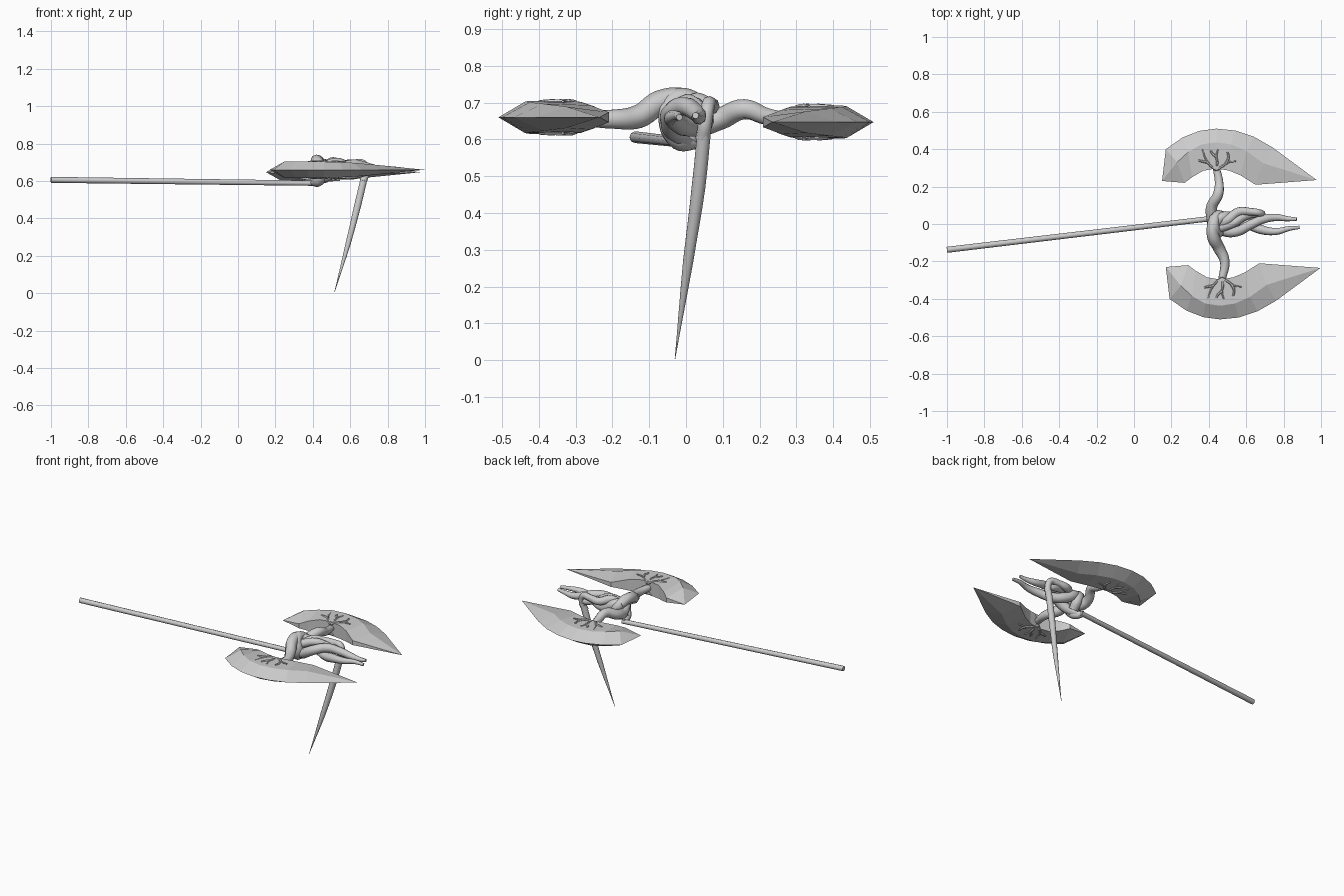
import bpy, bmesh
from mathutils import Vector

grey = bpy.data.materials.new("stone grey")
grey.diffuse_color = (0.6, 0.6, 0.6, 1)


def tube(name, pts, sides=2, steps=6, straight=False):
    """Tapered tube through (x, y, z, radius) points, turned into a mesh."""
    cu = bpy.data.curves.new(name + "_path", 'CURVE')
    cu.dimensions = '3D'
    cu.bevel_depth = 1.0
    cu.bevel_resolution = sides
    cu.resolution_u = steps
    cu.use_fill_caps = True
    sp = cu.splines.new('BEZIER')
    sp.bezier_points.add(len(pts) - 1)
    for bp, p in zip(sp.bezier_points, pts):
        bp.co = p[:3]
        bp.radius = p[3]
        bp.handle_left_type = bp.handle_right_type = 'VECTOR' if straight else 'AUTO'
    tmp = bpy.data.objects.new(name + "_tmp", cu)
    bpy.context.collection.objects.link(tmp)
    me = bpy.data.meshes.new_from_object(tmp.evaluated_get(bpy.context.evaluated_depsgraph_get()))
    bpy.data.objects.remove(tmp)
    me.name = name
    me.materials.clear()
    me.materials.append(grey)
    ob = bpy.data.objects.new(name, me)
    bpy.context.collection.objects.link(ob)
    bpy.ops.object.select_all(action='DESELECT')
    ob.select_set(True)
    bpy.context.view_layer.objects.active = ob
    bpy.ops.object.shade_smooth_by_angle(angle=1.0)
    return ob


# Blade: inner wall, ridge and cutting edge as stations from butt to tip
INNER = [(.27, .22), (.31, .25), (.37, .285), (.44, .297), (.51, .285), (.57, .26), (.65, .21)]
RIDGE = [(.23, .33), (.29, .385), (.36, .425), (.44, .437), (.52, .425), (.60, .39), (.69, .325)]
OUTER = [(.17, .40), (.26, .463), (.35, .498), (.44, .51), (.54, .50), (.64, .467), (.74, .41)]
INNER_T = [.014, .03, .042, .043, .041, .033, .014]
RIDGE_T = [.045, .045, .045, .043, .041, .037, .029]


def blade(name, side, dx, zc):
    bm = bmesh.new()
    vert = lambda p, z=0: bm.verts.new((p[0] + dx, side * p[1], zc + z))
    rings = [[vert(o), vert(r, rt), vert(i, it), vert(i, -it), vert(r, -rt)]
             for i, r, o, it, rt in zip(INNER, RIDGE, OUTER, INNER_T, RIDGE_T)]
    for a, b in zip(rings, rings[1:]):
        for k in range(5):
            n = (k + 1) % 5
            bm.faces.new((a[k], a[n], b[n], b[k]))
    for ring, apex in ((rings[0], (.15, .23)), (rings[-1], (.977, .235))):
        v = vert(apex)
        for k in range(5):
            bm.faces.new((ring[k], ring[(k + 1) % 5], v))
    bmesh.ops.recalc_face_normals(bm, faces=bm.faces)
    me = bpy.data.meshes.new(name)
    bm.to_mesh(me)
    bm.free()
    me.materials.append(grey)
    ob = bpy.data.objects.new(name, me)
    bpy.context.collection.objects.link(ob)


blade("back_blade", 1, 0, .647)
blade("front_blade", -1, .02, .66)

# Handle
tube("handle", [(-1, -.138, .606, .016), (.42, .03, .588, .014)], straight=True, steps=1)

# Arms growing into the blades
tube("back_arm", [(.44, -.03, .66, .03), (.42, .03, .64, .032), (.415, .09, .655, .03),
                  (.45, .16, .682, .028), (.455, .22, .662, .024), (.44, .30, .65, .02)])
tube("front_arm", [(.43, .04, .69, .025), (.42, -.01, .71, .03), (.425, -.07, .70, .034),
                   (.455, -.13, .662, .032), (.485, -.20, .655, .026), (.47, -.30, .66, .02)])

# Knot coil at the head of the handle
tube("knot", [(.40, .03, .59, .017), (.43, -.02, .60, .03), (.45, -.045, .65, .03),
              (.43, -.03, .705, .03), (.43, .02, .70, .03), (.46, .045, .65, .03),
              (.46, .01, .605, .028)])

# Twisted vines reaching forward
tube("vine_a", [(.42, .0, .60, .025), (.48, -.035, .63, .03), (.55, -.04, .67, .028),
                (.62, -.005, .69, .026), (.69, .025, .675, .024), (.76, .035, .66, .02),
                (.82, .028, .66, .014), (.87, .026, .665, .009)])
tube("vine_b", [(.43, .0, .70, .025), (.47, .035, .685, .03), (.54, .03, .645, .03),
                (.61, -.0, .635, .028), (.68, -.03, .65, .025), (.76, -.04, .66, .019),
                (.83, -.024, .665, .013), (.885, -.018, .66, .009)])
tube("vine_c", [(.43, -.02, .64, .025), (.50, .02, .70, .026), (.56, .065, .69, .024),
                (.62, .066, .695, .02), (.67, .06, .693, .019), (.685, .053, .65, .019),
                (.67, .045, .60, .02)])
tube("vine_d", [(.46, -.02, .68, .026), (.53, .005, .70, .024), (.59, .04, .68, .022),
                (.65, .055, .66, .02), (.685, .05, .655, .016)])

# Spike hanging down
tube("spike", [(.678, .05, .63, .02), (.64, .034, .47, .02), (.59, .006, .27, .015),
               (.515, -.03, .003, .0008)], steps=4)

# Fine roots spreading over both faces of each blade
ROOTS = [[(.44, .29), (.41, .31), (.385, .345), (.365, .40)],
         [(.395, .33), (.365, .335), (.345, .34)],
         [(.44, .29), (.445, .33), (.44, .365), (.45, .40)],
         [(.44, .36), (.42, .375), (.41, .395)],
         [(.44, .29), (.475, .31), (.505, .33), (.545, .335)],
         [(.49, .32), (.505, .355), (.50, .385)]]
for label, side, dx, zc in (("back", 1, 0, .647), ("front", -1, .03, .66)):
    for face in (1, -1):
        for n, path in enumerate(ROOTS):
            pts = [(x + dx, side * y, zc + face * (.043 if y > .295 else .03),
                    .008 - .0015 * k) for k, (x, y) in enumerate(path)]
            tube(f"{label}_root_{'top' if face > 0 else 'under'}_{n}", pts, sides=1, steps=3)
